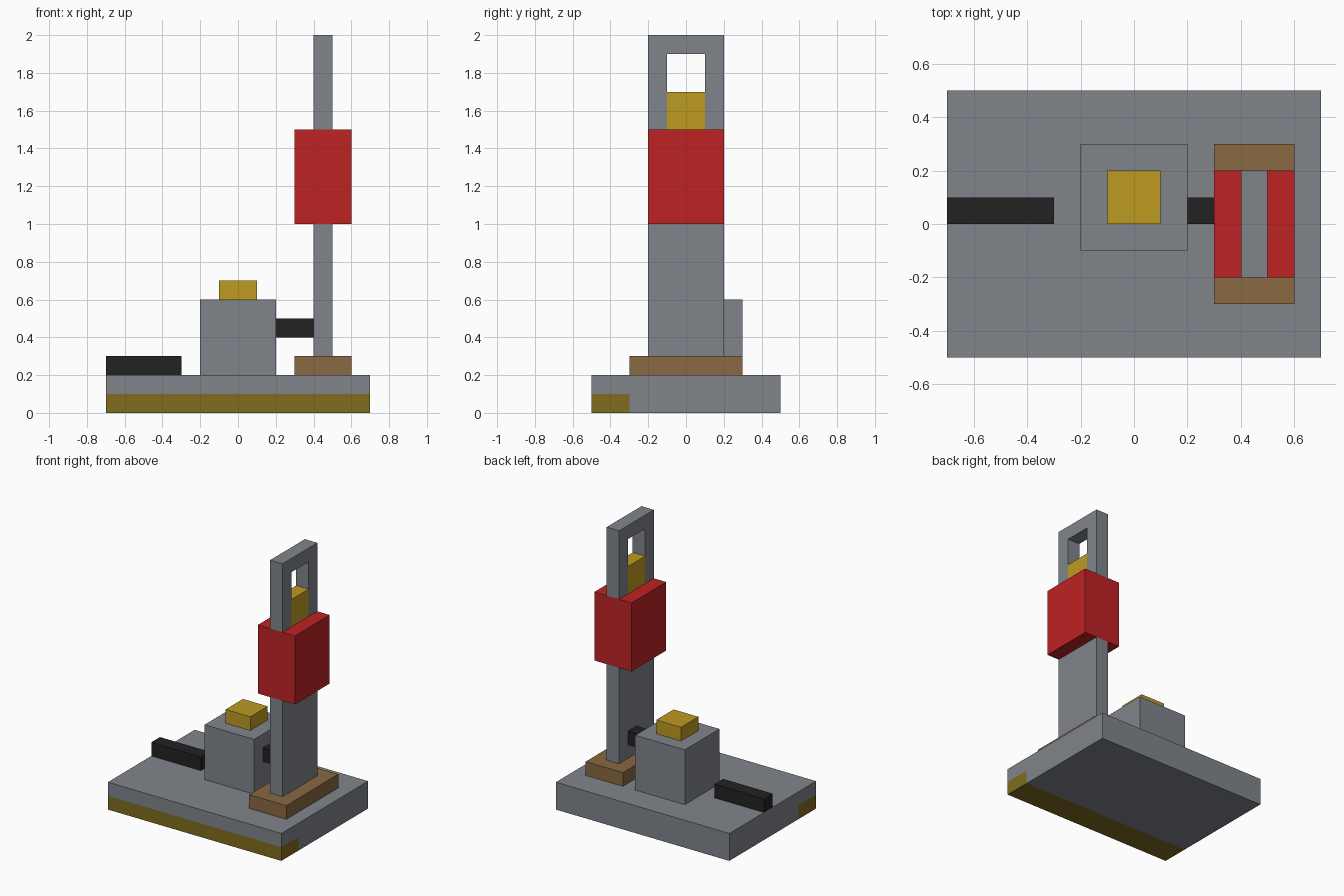
import bpy
import bmesh

cube = bpy.data.objects.get("Cube")
if cube:
    bpy.data.objects.remove(cube, do_unlink=True)


def material(name, rgb):
    mat = bpy.data.materials.new(name)
    mat.use_nodes = True
    colour = (*rgb, 1)
    mat.diffuse_color = colour
    mat.node_tree.nodes["Principled BSDF"].inputs["Base Color"].default_value = colour
    return mat


grey = material("steel grey", (0.216, 0.231, 0.254))
red = material("red", (0.515, 0.016, 0.017))
gold = material("gold", (0.515, 0.328, 0.016))
olive = material("dark olive", (0.216, 0.150, 0.014))
brown = material("brown", (0.254, 0.138, 0.054))
black = material("black", (0.016, 0.016, 0.016))


def prism(name, profile, x0, x1, mat):
    """Extrude a closed (y, z) outline from x0 to x1."""
    bm = bmesh.new()
    face = bm.faces.new([bm.verts.new((x0, y, z)) for y, z in profile])
    extruded = bmesh.ops.extrude_face_region(bm, geom=[face])["geom"]
    moved = [v for v in extruded if isinstance(v, bmesh.types.BMVert)]
    bmesh.ops.translate(bm, vec=(x1 - x0, 0, 0), verts=moved)
    bmesh.ops.recalc_face_normals(bm, faces=bm.faces)
    mesh = bpy.data.meshes.new(name)
    bm.to_mesh(mesh)
    bm.free()
    mesh.materials.append(mat)
    obj = bpy.data.objects.new(name, mesh)
    bpy.context.collection.objects.link(obj)
    return obj


def box(name, x, y, z, mat):
    """Box from (min, max) spans along each axis."""
    outline = [(y[0], z[0]), (y[1], z[0]), (y[1], z[1]), (y[0], z[1])]
    return prism(name, outline, *x, mat)


# Base slab with a coloured strip let into its lower front edge
prism("base", [(-0.3, 0), (0.5, 0), (0.5, 0.2), (-0.5, 0.2), (-0.5, 0.1), (-0.3, 0.1)],
      -0.7, 0.7, grey)
box("front_strip", (-0.7, 0.7), (-0.5, -0.3), (0, 0.1), olive)

# Central block with its cap
box("block", (-0.2, 0.2), (-0.1, 0.3), (0.2, 0.6), grey)
box("block_cap", (-0.1, 0.1), (0, 0.2), (0.6, 0.7), gold)

# Bar on the base, and the link from block to post
box("base_bar", (-0.7, -0.3), (0, 0.1), (0.2, 0.3), black)
box("link_bar", (0.2, 0.4), (0, 0.1), (0.4, 0.5), black)

# Post: foot, shaft, sleeve, and the open frame with its insert
box("post_foot", (0.3, 0.6), (-0.3, 0.3), (0.2, 0.3), brown)
box("post_shaft", (0.4, 0.5), (-0.2, 0.2), (0.3, 1.0), grey)
box("post_sleeve", (0.3, 0.6), (-0.2, 0.2), (1.0, 1.5), red)
half = [(0.1, 1.9), (0.1, 1.5), (0.2, 1.5), (0.2, 2.0)]
prism("post_frame", half + [(-y, z) for y, z in reversed(half)], 0.4, 0.5, grey)
box("frame_insert", (0.4, 0.5), (-0.1, 0.1), (1.5, 1.7), gold)
